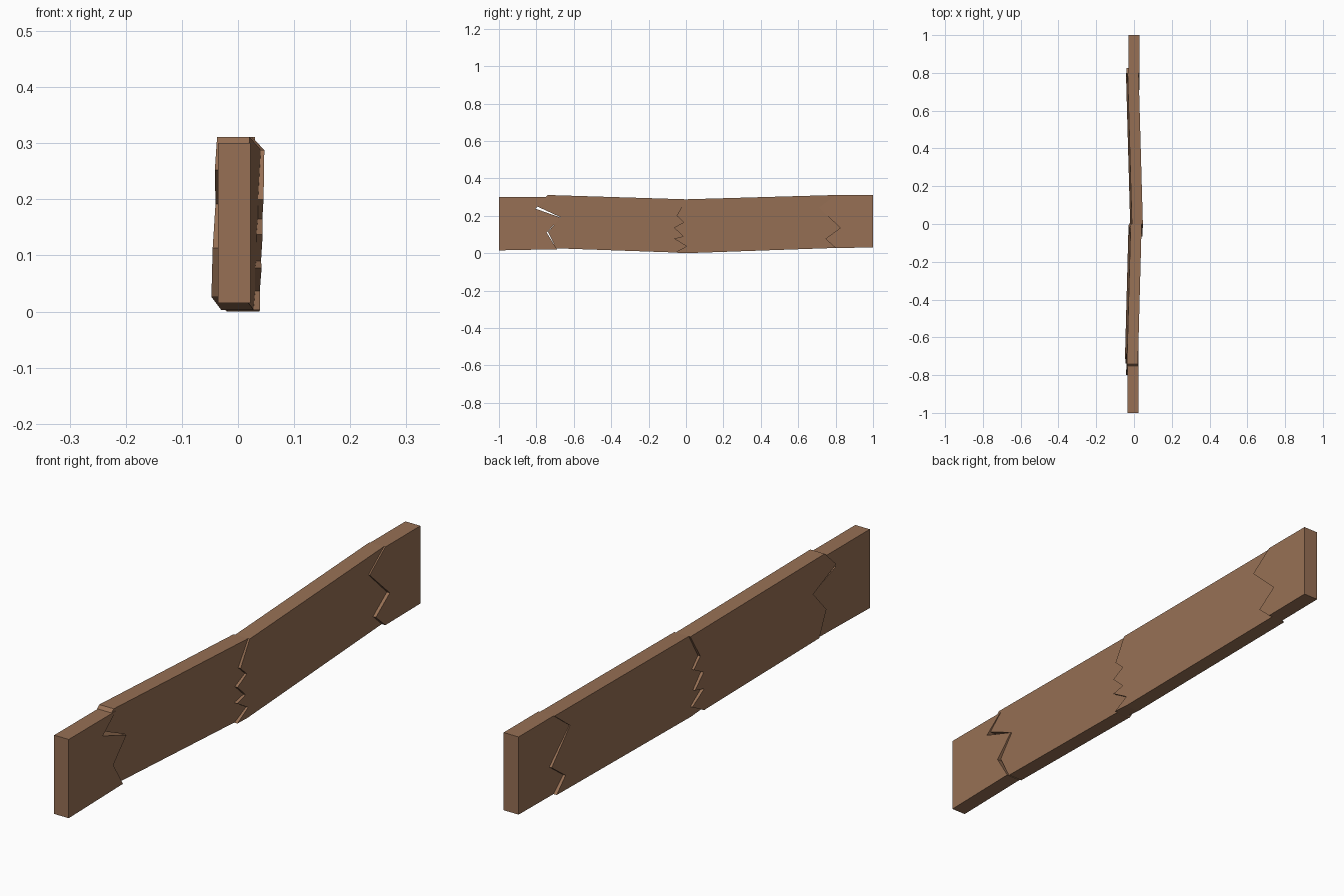
import bpy
import bmesh

cube = bpy.data.objects.get("Cube")
if cube:
    bpy.data.objects.remove(cube, do_unlink=True)

wood = bpy.data.materials.new("brown wood")
wood.use_nodes = True
brown = (0.31, 0.163, 0.09, 1)
wood.diffuse_color = brown
wood.node_tree.nodes["Principled BSDF"].inputs["Base Color"].default_value = brown


def plank_piece(name, outline, center, yaw, roll, half=0.029):
    """Extrude a (y, z) outline across x, leaning with y (yaw) and z (roll)."""
    bm = bmesh.new()
    sides = []
    for s in (-half, half):
        sides.append([bm.verts.new((center + yaw * y + roll * (z - 0.15) + s, y, z))
                      for y, z in outline])
    a, b = sides
    bm.faces.new(a)
    bm.faces.new(b[::-1])
    n = len(outline)
    for i in range(n):
        j = (i + 1) % n
        bm.faces.new((a[j], a[i], b[i], b[j]))
    bmesh.ops.recalc_face_normals(bm, faces=bm.faces)
    mesh = bpy.data.meshes.new(name)
    bm.to_mesh(mesh)
    bm.free()
    mesh.materials.append(wood)
    obj = bpy.data.objects.new(name, mesh)
    bpy.context.collection.objects.link(obj)


# Jagged breaks, listed from top to bottom
front_break_end = [(-0.73, 0.30), (-0.805, 0.238), (-0.67, 0.19), (-0.745, 0.11), (-0.69, 0.021)]
front_break_mid = [(-0.74, 0.311), (-0.80, 0.252), (-0.67, 0.192), (-0.738, 0.113), (-0.695, 0.026)]
middle_break = [(0.0, 0.288), (-0.05, 0.20), (-0.012, 0.165), (-0.065, 0.137),
                (-0.015, 0.09), (-0.065, 0.078), (0.003, 0.037), (-0.06, 0.003)]
back_break = [(0.80, 0.311), (0.71, 0.243), (0.825, 0.135), (0.745, 0.077), (0.80, 0.028)]


# Middle pieces meet at a small step in the centre
plank_piece("front_end", [(-1, 0.015), (-1, 0.30)] + front_break_end, -0.0065, 0, 0)
plank_piece("front_middle", front_break_mid[::-1] + middle_break + [(-0.07, 0.004)],
            0.006, 0.028, 0.04)
plank_piece("back_middle", middle_break[::-1] + back_break + [(0.0, 0.0)],
            0.0135, -0.029, 0.032)
plank_piece("back_end", back_break[::-1] + [(1, 0.311), (1, 0.03)], 0, 0, 0, 0.03)
